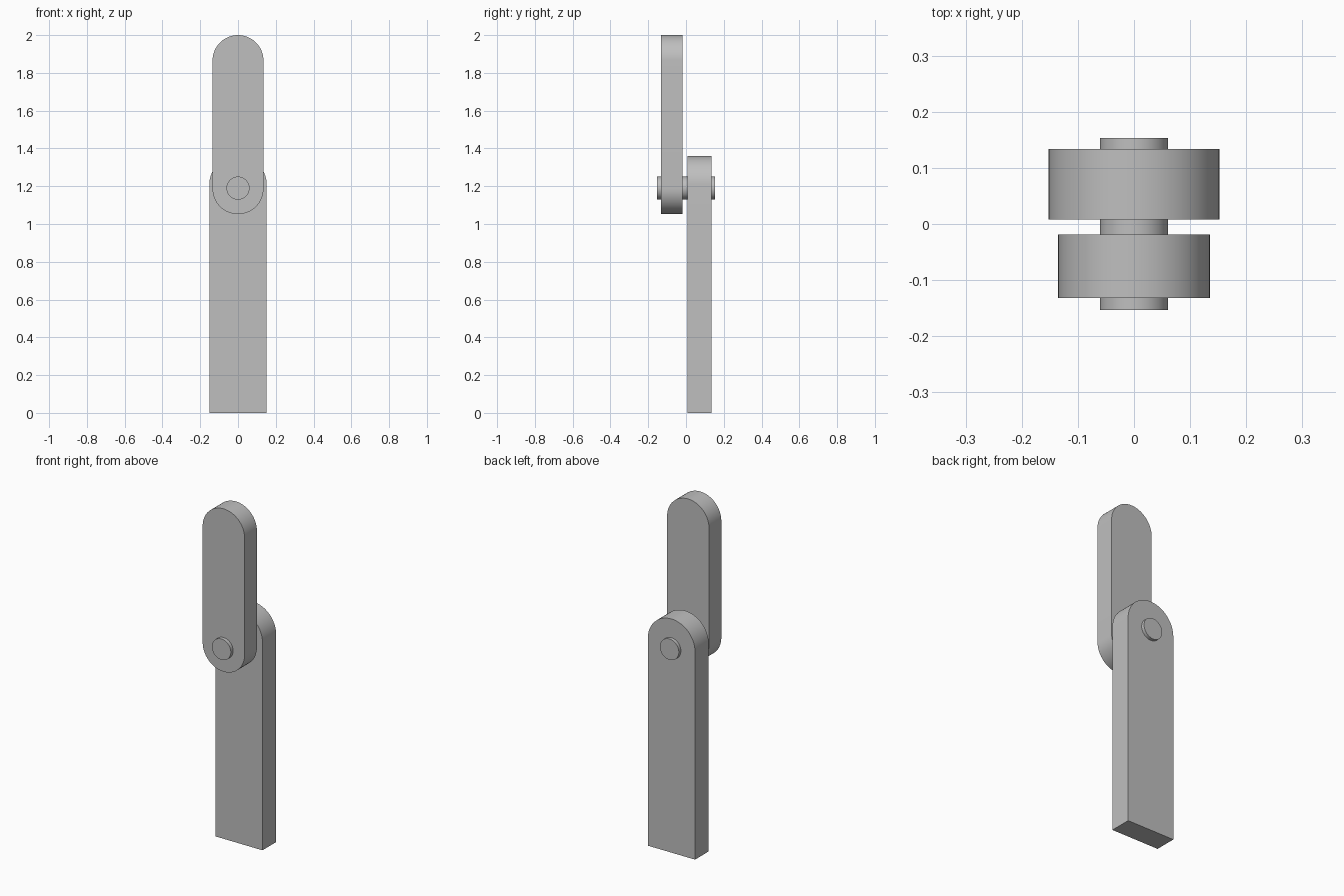
import bpy
import bmesh
import math

cube = bpy.data.objects.get("Cube")
if cube:
    bpy.data.objects.remove(cube, do_unlink=True)

grey = bpy.data.materials.new("plain_grey")
grey.use_nodes = True
colour = (0.52, 0.52, 0.52, 1)
grey.diffuse_color = colour
grey.node_tree.nodes["Principled BSDF"].inputs["Base Color"].default_value = colour


def arc(radius, z, start, end, steps=32):
    """Points along an arc in the x-z plane, centred on x = 0."""
    angles = [start + (end - start) * i / steps for i in range(steps + 1)]
    return [(radius * math.cos(a), z + radius * math.sin(a)) for a in angles]


def extrude_profile(name, profile, front, back):
    """Solid made by sweeping an x-z outline from front to back."""
    bm = bmesh.new()
    face = bm.faces.new([bm.verts.new((x, front, z)) for x, z in profile])
    swept = bmesh.ops.extrude_face_region(bm, geom=[face])
    verts = [v for v in swept["geom"] if isinstance(v, bmesh.types.BMVert)]
    bmesh.ops.translate(bm, verts=verts, vec=(0, back - front, 0))
    bmesh.ops.recalc_face_normals(bm, faces=bm.faces)
    mesh = bpy.data.meshes.new(name)
    bm.to_mesh(mesh)
    bm.free()
    mesh.materials.append(grey)
    obj = bpy.data.objects.new(name, mesh)
    bpy.context.collection.objects.link(obj)
    bpy.ops.object.select_all(action="DESELECT")
    obj.select_set(True)
    bpy.context.view_layer.objects.active = obj
    bpy.ops.object.shade_smooth_by_angle(angle=math.radians(30))
    return obj


pi = math.pi

# Lower link: square foot, rounded top
lower = [(-0.152, 0), (0.152, 0)] + arc(0.152, 1.208, 0, pi)
extrude_profile("lower_link", lower, 0.008, 0.134)

# Upper link: rounded at both ends
upper = arc(0.135, 1.865, 0, pi) + arc(0.135, 1.187, pi, 2 * pi)
extrude_profile("upper_link", upper, -0.132, -0.019)

# Pivot pin through both links
pin = arc(0.061, 1.19, 0, 2 * pi, 48)[:-1]
extrude_profile("pivot_pin", pin, -0.153, 0.153)
